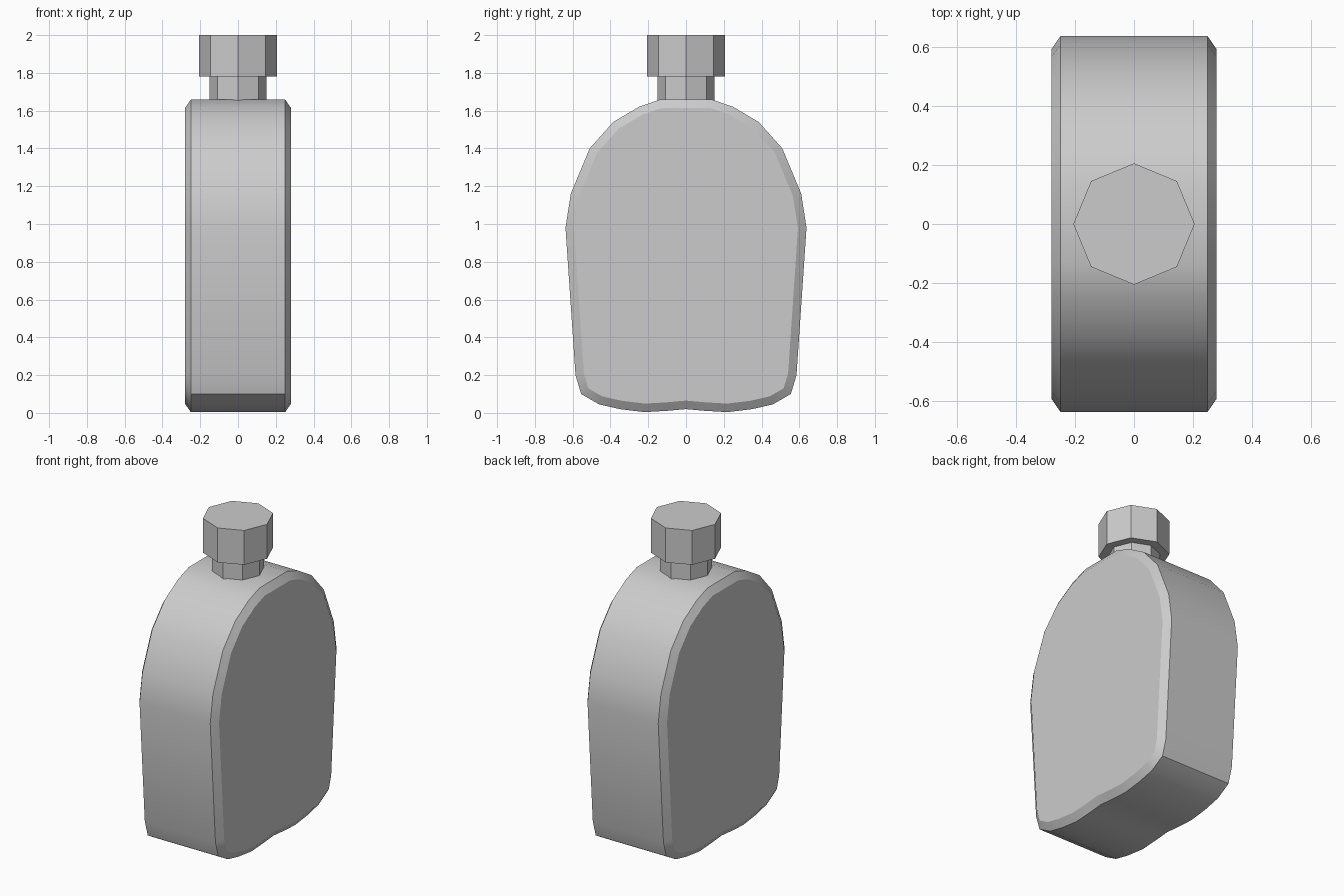
import bpy, math
from mathutils import Vector

if "Cube" in bpy.data.objects:
    bpy.data.objects.remove(bpy.data.objects["Cube"])

# Half outline of the flask (y, z), bottom centre to shoulder
half = [(0, 0.02), (0.1, 0.011), (0.22, 0.004), (0.35, 0.02), (0.46, 0.045),
        (0.555, 0.10), (0.585, 0.20), (0.638, 0.98), (0.61, 1.16),
        (0.51, 1.40), (0.385, 1.54), (0.25, 1.62), (0.14, 1.658)]
outer = [Vector(p) for p in half] + [Vector((-y, z)) for y, z in reversed(half[1:])]


def inset(loop, d):
    """Mitred inward offset of a counter-clockwise loop."""
    result = []
    for i, p in enumerate(loop):
        a = (p - loop[i - 1]).normalized()
        b = (loop[(i + 1) % len(loop)] - p).normalized()
        n1, n2 = Vector((-a.y, a.x)), Vector((-b.y, b.x))
        result.append(p + (n1 + n2) * d / (1 + n1.dot(n2)))
    return result


def make(name, verts, faces, smooth=None):
    me = bpy.data.meshes.new(name)
    me.from_pydata(verts, [], faces)
    ob = bpy.data.objects.new(name, me)
    bpy.context.collection.objects.link(ob)
    if smooth:
        bpy.context.view_layer.objects.active = ob
        ob.select_set(True)
        bpy.ops.object.shade_smooth_by_angle(angle=math.radians(smooth))
        ob.select_set(False)
    return ob


# Body: four rings across x, chamfered toward the flat faces
inner = inset(outer, 0.045)
n = len(outer)
verts = []
for x, loop in ((-0.281, inner), (-0.25, outer), (0.25, outer), (0.281, inner)):
    verts += [(x, p.x, p.y) for p in loop]
faces = [list(range(n))[::-1], list(range(3 * n, 4 * n))]
for r in range(3):
    for i in range(n):
        j = (i + 1) % n
        faces.append([r * n + i, r * n + j, (r + 1) * n + j, (r + 1) * n + i])
make("flask_body", verts, faces, 28)


# Octagonal neck and cap
def octagon(name, radius, z0, z1):
    ring = [(radius * math.cos(k * math.pi / 4), radius * math.sin(k * math.pi / 4))
            for k in range(8)]
    v = [(x, y, z) for z in (z0, z1) for x, y in ring]
    f = [list(range(8))[::-1], list(range(8, 16))]
    f += [[k, (k + 1) % 8, (k + 1) % 8 + 8, k + 8] for k in range(8)]
    make(name, v, f)


octagon("neck", 0.152, 1.64, 1.79)
octagon("cap", 0.206, 1.78, 2.0)
